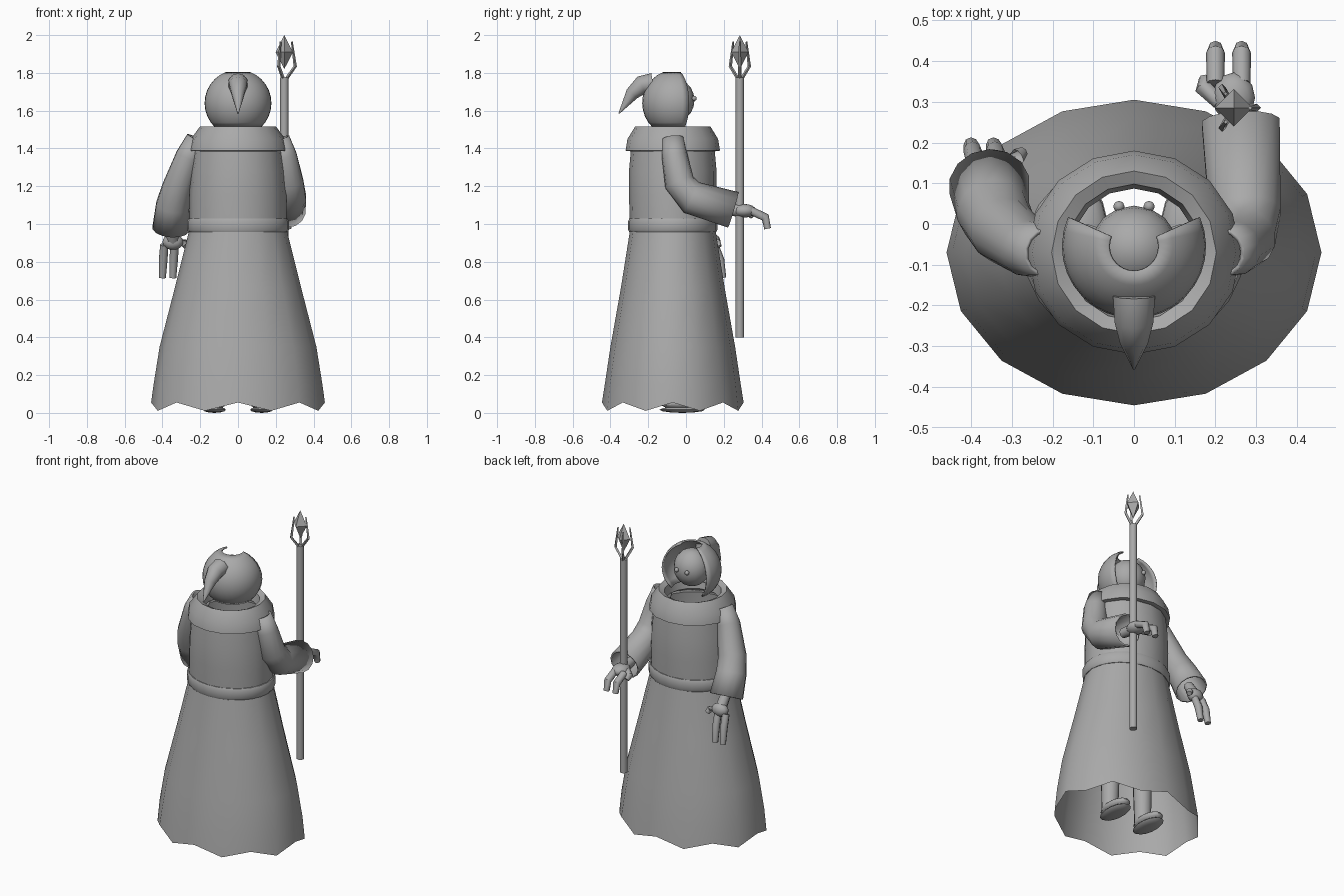
import bpy, bmesh, math
from mathutils import Vector

if "Cube" in bpy.data.objects:
    bpy.data.objects.remove(bpy.data.objects["Cube"])

grey = bpy.data.materials.new("stone_grey")
grey.diffuse_color = (0.40, 0.40, 0.40, 1)
grey.use_nodes = True
grey.node_tree.nodes["Principled BSDF"].inputs["Base Color"].default_value = grey.diffuse_color


def finish(name, bm, angle=50, fix=True):
    if fix:
        bmesh.ops.recalc_face_normals(bm, faces=bm.faces)
    me = bpy.data.meshes.new(name)
    bm.to_mesh(me)
    bm.free()
    me.materials.append(grey)
    ob = bpy.data.objects.new(name, me)
    bpy.context.collection.objects.link(ob)
    bpy.ops.object.select_all(action='DESELECT')
    ob.select_set(True)
    bpy.context.view_layer.objects.active = ob
    bpy.ops.object.shade_smooth_by_angle(angle=math.radians(angle))
    return ob


def bridge(bm, rings, closed=False):
    pairs = list(zip(rings, rings[1:]))
    if closed:
        pairs.append((rings[-1], rings[0]))
    for a, b in pairs:
        for i in range(len(a)):
            j = (i + 1) % len(a)
            bm.faces.new((a[i], a[j], b[j], b[i]))


def lathe(name, profile, cy, segs=16, closed=False, wave=0.0, angle=50):
    """Elliptical rings from (rx, ry, z); wave alternates the first ring's height."""
    bm = bmesh.new()
    rings = []
    for k, (rx, ry, z) in enumerate(profile):
        ring = []
        for i in range(segs):
            a = 2 * math.pi * i / segs
            dz = wave * (-1) ** i if k == 0 else 0
            ring.append(bm.verts.new((rx * math.cos(a), cy + ry * math.sin(a), z + dz)))
        rings.append(ring)
    bridge(bm, rings, closed)
    return finish(name, bm, angle)


def tube(name, points, radii, segs=12, caps=True, angle=50):
    """Tapered tube through a list of points."""
    bm = bmesh.new()
    pts = [Vector(p) for p in points]
    rings = []
    for i, (p, r) in enumerate(zip(pts, radii)):
        d = (pts[min(i + 1, len(pts) - 1)] - pts[max(i - 1, 0)]).normalized()
        ref = Vector((1, 0, 0)) if abs(d.x) < 0.8 else Vector((0, 1, 0))
        u = d.cross(ref).normalized()
        v = d.cross(u)
        rings.append([bm.verts.new(p + r * (u * math.cos(t) + v * math.sin(t)))
                      for t in (2 * math.pi * k / segs for k in range(segs))])
    bridge(bm, rings)
    if caps:
        bm.faces.new(rings[0])
        bm.faces.new(rings[-1])
    return finish(name, bm, angle)


def ball(name, loc, scale, u=16, v=10):
    bm = bmesh.new()
    bmesh.ops.create_uvsphere(bm, u_segments=u, v_segments=v, radius=1)
    for w in bm.verts:
        w.co = Vector((w.co.x * scale[0], w.co.y * scale[1], w.co.z * scale[2])) + Vector(loc)
    return finish(name, bm)


# Robe skirt with ragged hem, torso, belt and rolled collar
CY = -0.07
lathe("robe_skirt", [(0.46, 0.375, 0.033), (0.447, 0.36, 0.15), (0.415, 0.33, 0.35),
                     (0.335, 0.275, 0.66), (0.258, 0.226, 0.97)], CY, wave=0.022)
lathe("robe_torso", [(0.258, 0.226, 0.97), (0.258, 0.232, 1.15), (0.25, 0.232, 1.28),
                     (0.235, 0.22, 1.41)], CY)
lathe("belt", [(0.262, 0.23, 0.957), (0.27, 0.236, 0.97), (0.27, 0.236, 1.015),
               (0.262, 0.23, 1.03), (0.245, 0.215, 1.03), (0.245, 0.215, 0.957)], CY, 24, True)
lathe("collar", [(0.235, 0.225, 1.385), (0.262, 0.25, 1.388), (0.25, 0.24, 1.45),
                 (0.202, 0.20, 1.515), (0.168, 0.168, 1.50), (0.157, 0.157, 1.44)],
      CY, 16, True)

# Hood: sphere bands, open at the face, crown and neck
HC, HR, SEG, BANDS = Vector((0, -0.055, 1.64)), 0.177, 20, 10
bm = bmesh.new()
a0, a1 = math.radians(156), math.radians(384)
lo, hi = math.radians(-47), math.radians(69)
grid = []
for j in range(BANDS + 1):
    e = lo + (hi - lo) * j / BANDS
    grid.append([bm.verts.new(HC + HR * Vector((math.cos(e) * math.cos(a), math.cos(e) * math.sin(a), math.sin(e))))
                 for a in (a0 + (a1 - a0) * i / SEG for i in range(SEG + 1))])
for j in range(BANDS):
    for i in range(SEG):
        bm.faces.new((grid[j][i], grid[j][i + 1], grid[j + 1][i + 1], grid[j + 1][i]))
hood = finish("hood", bm, fix=False)
thick = hood.modifiers.new("cloth", 'SOLIDIFY')
thick.thickness = 0.01

# Drooping hood point
tube("hood_point", [(0, -0.175, 1.745), (0, -0.235, 1.735), (0, -0.285, 1.69), (0, -0.355, 1.585)],
     [0.054, 0.05, 0.036, 0.003], 10)

# Head and eyes
ball("head", (0, -0.06, 1.655), (0.108, 0.105, 0.115))
for s in (-1, 1):
    ball("eye", (s * 0.037, 0.043, 1.665), (0.014, 0.014, 0.014), 8, 6)

# Sleeves, open at the cuff
sleeves = {
    "staff_sleeve": ([(0.215, -0.07, 1.45), (0.245, -0.06, 1.36), (0.268, -0.035, 1.22),
                      (0.272, 0.03, 1.14), (0.262, 0.25, 1.075)],
                     [0.06, 0.068, 0.08, 0.09, 0.098]),
    "hanging_sleeve": ([(-0.215, -0.07, 1.45), (-0.26, -0.06, 1.36), (-0.32, -0.015, 1.19),
                        (-0.345, 0.03, 1.10), (-0.355, 0.095, 0.975)],
                       [0.06, 0.07, 0.083, 0.09, 0.10]),
}
for name, (pts, radii) in sleeves.items():
    sleeve = tube(name, pts, radii, 14, caps=False)
    sleeve.modifiers.new("cloth", 'SOLIDIFY').thickness = 0.01

# Hand gripping the staff
ball("staff_palm", (0.245, 0.31, 1.07), (0.052, 0.062, 0.036), 12, 8)
tube("staff_wrist", [(0.25, 0.2, 1.08), (0.245, 0.3, 1.07)], [0.03, 0.035], 8)
for x in (0.2, 0.264):
    tube("staff_finger", [(x, 0.345, 1.07), (x, 0.42, 1.035), (x, 0.432, 0.975)],
         [0.022, 0.023, 0.018], 8)
tube("staff_thumb", [(0.21, 0.30, 1.07), (0.17, 0.335, 1.06), (0.175, 0.355, 1.04)],
     [0.02, 0.022, 0.016], 8)

# Hanging hand
ball("hanging_palm", (-0.345, 0.145, 0.905), (0.055, 0.038, 0.042), 12, 8)
tube("hanging_wrist", [(-0.35, 0.08, 1.0), (-0.345, 0.14, 0.91)], [0.03, 0.035], 8)
for x in (-0.40, -0.345):
    tube("hanging_finger", [(x + 0.01, 0.15, 0.89), (x + 0.004, 0.18, 0.81), (x, 0.195, 0.715)],
         [0.022, 0.023, 0.018], 8)
tube("hanging_thumb", [(-0.32, 0.145, 0.91), (-0.285, 0.165, 0.90), (-0.275, 0.175, 0.88)],
     [0.02, 0.021, 0.015], 8)

# Staff with three prongs around a crystal
SX, SY = 0.245, 0.285
tube("staff_shaft", [(SX, SY, 0.40), (SX, SY, 1.775)], [0.023, 0.023], 10)
for k in range(3):
    a = 2 * math.pi * k / 3
    tube("staff_prong", [(SX + r * math.cos(a), SY + r * math.sin(a), z)
                         for r, z in ((0.012, 1.77), (0.058, 1.835), (0.04, 1.965))],
         [0.009, 0.009, 0.005], 4, angle=20)
bm = bmesh.new()
bmesh.ops.create_icosphere(bm, subdivisions=1, radius=0.01)
bm.clear()
belt_pts = [bm.verts.new((SX + 0.046 * math.cos(k * math.pi / 2), SY + 0.046 * math.sin(k * math.pi / 2), 1.91))
            for k in range(4)]
for z in (1.82, 2.0):
    tip = bm.verts.new((SX, SY, z))
    for k in range(4):
        bm.faces.new((belt_pts[k], belt_pts[(k + 1) % 4], tip))
finish("staff_crystal", bm, 10)

# Legs and shoes under the robe
for s in (-1, 1):
    tube("leg", [(s * 0.125, -0.07, 0.04), (s * 0.115, -0.07, 0.85)], [0.05, 0.07], 10)
    ball("shoe", (s * 0.125, -0.02, 0.05), (0.06, 0.115, 0.035), 14, 8)
    ball("shoe_sole", (s * 0.125, -0.02, 0.017), (0.062, 0.12, 0.017), 14, 6)
